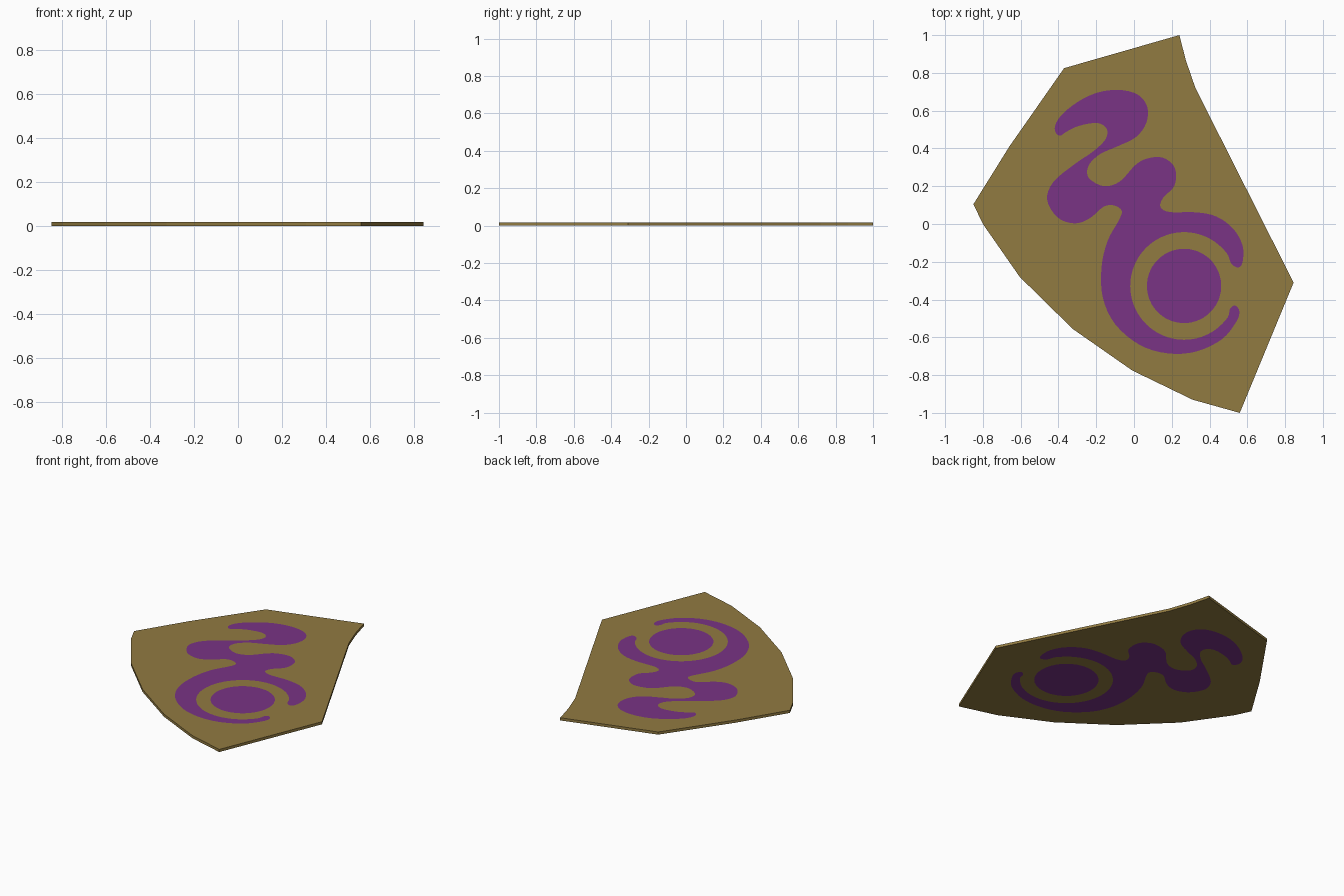
import bpy, bmesh, math
from mathutils import Vector
from mathutils.geometry import delaunay_2d_cdt

if "Cube" in bpy.data.objects:
    bpy.data.objects.remove(bpy.data.objects["Cube"])

THICK = 0.018


def material(name, rgb):
    m = bpy.data.materials.new(name)
    m.diffuse_color = (*rgb, 1)
    m.use_nodes = True
    m.node_tree.nodes["Principled BSDF"].inputs["Base Color"].default_value = m.diffuse_color
    return m


def arc(cx, cy, r, a0, a1, n):
    """Points on an arc, angles in degrees, both ends included."""
    return [(cx + r * math.cos(math.radians(a0 + (a1 - a0) * i / n)),
             cy + r * math.sin(math.radians(a0 + (a1 - a0) * i / n))) for i in range(n + 1)]


def smooth_loop(pts, steps=4):
    """Closed Catmull-Rom curve through the points."""
    p = [Vector(q) for q in pts]
    out = []
    for i in range(len(p)):
        a, b, c, d = (p[(i + k) % len(p)] for k in (-1, 0, 1, 2))
        for s in range(steps):
            t = s / steps
            out.append(0.5 * (2 * b + (c - a) * t + (2 * a - 5 * b + 4 * c - d) * t ** 2
                              + (3 * b - a - 3 * c + d) * t ** 3))
    return out


# Shard outline
outline = [(.24, 1), (.275, .865), (.325, .72), (.845, -.31), (.56, -1), (.31, -.93),
           (-.01, -.775), (-.325, -.555), (-.605, -.28), (-.8, 0), (-.85, .105),
           (-.66, .41), (-.37, .825)]

# Winding painted band: wavy tail, then a ring open on the right
tail_to_ring = [(-.42, .505), (-.39, .57), (-.30, .645), (-.195, .695), (-.08, .71), (.02, .685),
                (.07, .62), (.065, .535), (.01, .46), (-.09, .41), (-.18, .37), (-.24, .31),
                (-.24, .245), (-.16, .20), (-.075, .225), (.005, .31), (.065, .345), (.15, .352),
                (.215, .30), (.215, .205), (.155, .14), (.14, .09), (.19, .063), (.325, .062),
                (.435, .04), (.525, -.025), (.575, -.115), (.575, -.20), (.553, -.23), (.515, -.21)]
ring_inside = arc(.265, -.328, .285, 37, 324, 16)
ring_to_tail = [(.508, -.45), (.535, -.432), (.558, -.463), (.54, -.52), (.465, -.61), (.33, -.675),
                (.18, -.685), (.03, -.64), (-.10, -.53), (-.165, -.39), (-.172, -.23), (-.14, -.09),
                (-.08, .02), (-.065, .07), (-.105, .098), (-.16, .092), (-.235, .03), (-.315, .003),
                (-.405, .035), (-.46, .13), (-.425, .225), (-.31, .32), (-.215, .385), (-.15, .45),
                (-.145, .505), (-.195, .535), (-.29, .52), (-.355, .49), (-.395, .467)]
band = smooth_loop(tail_to_ring + ring_inside + ring_to_tail)
disc = arc(.265, -.328, .197, 0, 350, 35)

# Cut the painted shapes into the shard as real faces
coords, loops = [], []
for shape in (outline, band, disc):
    loop = [Vector(q) for q in shape]
    area = sum(a.cross(b) for a, b in zip(loop, loop[1:] + loop[:1]))
    if area < 0:
        loop.reverse()
    loops.append(list(range(len(coords), len(coords) + len(loop))))
    coords += loop
verts, _, faces, _, _, origin = delaunay_2d_cdt(coords, [], loops, 1, 1e-5)

bm = bmesh.new()
low = [bm.verts.new((v.x, v.y, 0)) for v in verts]
high = [bm.verts.new((v.x, v.y, THICK)) for v in verts]
for f, src in zip(faces, origin):
    painted = int(1 in src or 2 in src)
    for layer in (high, low):
        bm.faces.new([layer[i] for i in f]).material_index = painted

# Rim wall joining the two sides
bm.verts.index_update()
n = len(verts)
for e in [e for e in bm.edges if e.is_boundary and e.verts[0].index < n]:
    a, b = (v.index for v in e.verts)
    bm.faces.new((low[a], low[b], high[b], high[a])).material_index = 0
bmesh.ops.recalc_face_normals(bm, faces=bm.faces)

mesh = bpy.data.meshes.new("painted_shard")
bm.to_mesh(mesh)
bm.free()
mesh.materials.append(material("ochre clay", (.285, .196, .053)))
mesh.materials.append(material("purple paint", (.192, .033, .233)))
bpy.context.collection.objects.link(bpy.data.objects.new("painted_shard", mesh))
